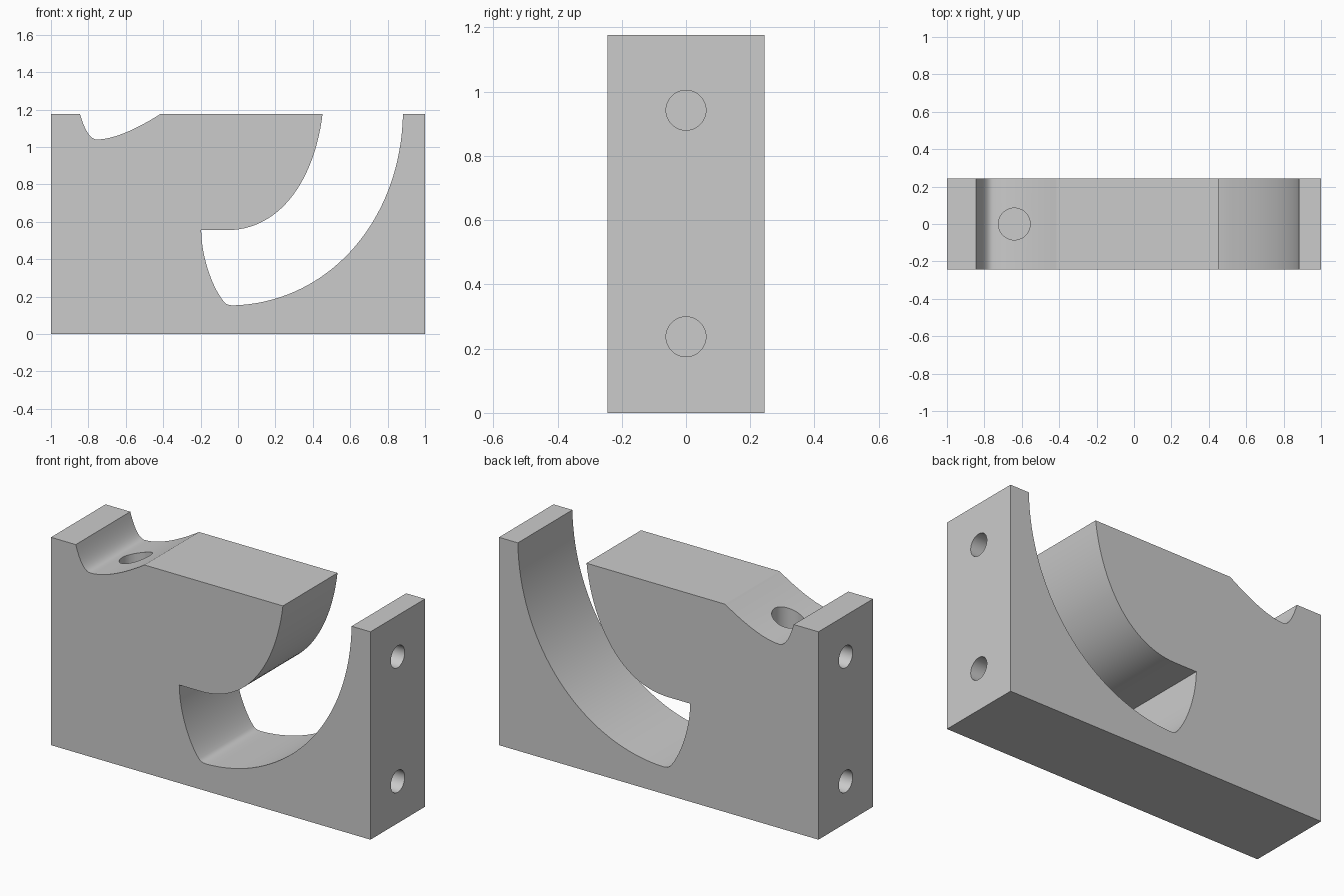
import bpy, bmesh, math
from mathutils import Vector, Matrix
from mathutils.geometry import interpolate_bezier

if "Cube" in bpy.data.objects:
    bpy.data.objects.remove(bpy.data.objects["Cube"])

H, HALF_Y = 1.176, 0.244


def bez(p0, p1, p2, p3, n=20):
    pts = interpolate_bezier(*[Vector((x, 0, z)) for x, z in (p0, p1, p2, p3)], n)
    return [(p.x, p.z) for p in pts]


# Side outline: block with top notch and curved hook slot, clockwise from bottom left
outline = [(-1, 0), (-1, H)]
outline += bez((-0.845, H), (-0.82, 1.09), (-0.79, 1.04), (-0.755, 1.04), 12)
outline += bez((-0.755, 1.04), (-0.67, 1.04), (-0.55, 1.09), (-0.415, H), 14)[1:]
outline += bez((0.452, H), (0.41, 0.83), (0.23, 0.555), (-0.06, 0.555), 28)
outline += bez((-0.197, 0.555), (-0.195, 0.40), (-0.13, 0.235), (-0.073, 0.17), 14)
outline += bez((-0.073, 0.17), (-0.062, 0.157), (-0.05, 0.153), (-0.02, 0.153), 6)[1:]
outline += bez((-0.02, 0.153), (0.48, 0.17), (0.87, 0.60), (0.882, H), 36)[1:]
outline += [(1, H), (1, 0)]

# Block body
bm = bmesh.new()
face = bm.faces.new([bm.verts.new((x, -HALF_Y, z)) for x, z in outline])
ext = bmesh.ops.extrude_face_region(bm, geom=[face])
bmesh.ops.translate(bm, vec=(0, 2 * HALF_Y, 0),
                    verts=[v for v in ext["geom"] if isinstance(v, bmesh.types.BMVert)])
bmesh.ops.recalc_face_normals(bm, faces=bm.faces)
mesh = bpy.data.meshes.new("slotted_block")
bm.to_mesh(mesh)
bm.free()
block = bpy.data.objects.new("slotted_block", mesh)
bpy.context.collection.objects.link(block)

# Blind holes: two in each end face, one in the top notch
cut = bmesh.new()


def drill(center, radius, length, rot):
    bmesh.ops.create_cone(cut, cap_ends=True, segments=48, radius1=radius, radius2=radius,
                          depth=length, matrix=Matrix.Translation(center) @ rot)


for side in (-1, 1):
    for z in (0.237, 0.942):
        drill((side, 0, z), 0.062, 0.24, Matrix.Rotation(math.pi / 2, 4, 'Y'))
drill((-0.64, 0, 1.05), 0.085, 0.5, Matrix.Identity(4))
cut_mesh = bpy.data.meshes.new("hole_cutter")
cut.to_mesh(cut_mesh)
cut.free()
cutter = bpy.data.objects.new("hole_cutter", cut_mesh)
cutter.hide_render = True
bpy.context.collection.objects.link(cutter)

# Cut the holes, then shade curves smooth with sharp edges
bpy.context.view_layer.objects.active = block
block.select_set(True)
mod = block.modifiers.new("holes", 'BOOLEAN')
mod.operation, mod.solver, mod.object = 'DIFFERENCE', 'EXACT', cutter
bpy.ops.object.modifier_apply(modifier=mod.name)
bpy.data.objects.remove(cutter)
bpy.ops.object.shade_smooth_by_angle(angle=math.radians(30))
